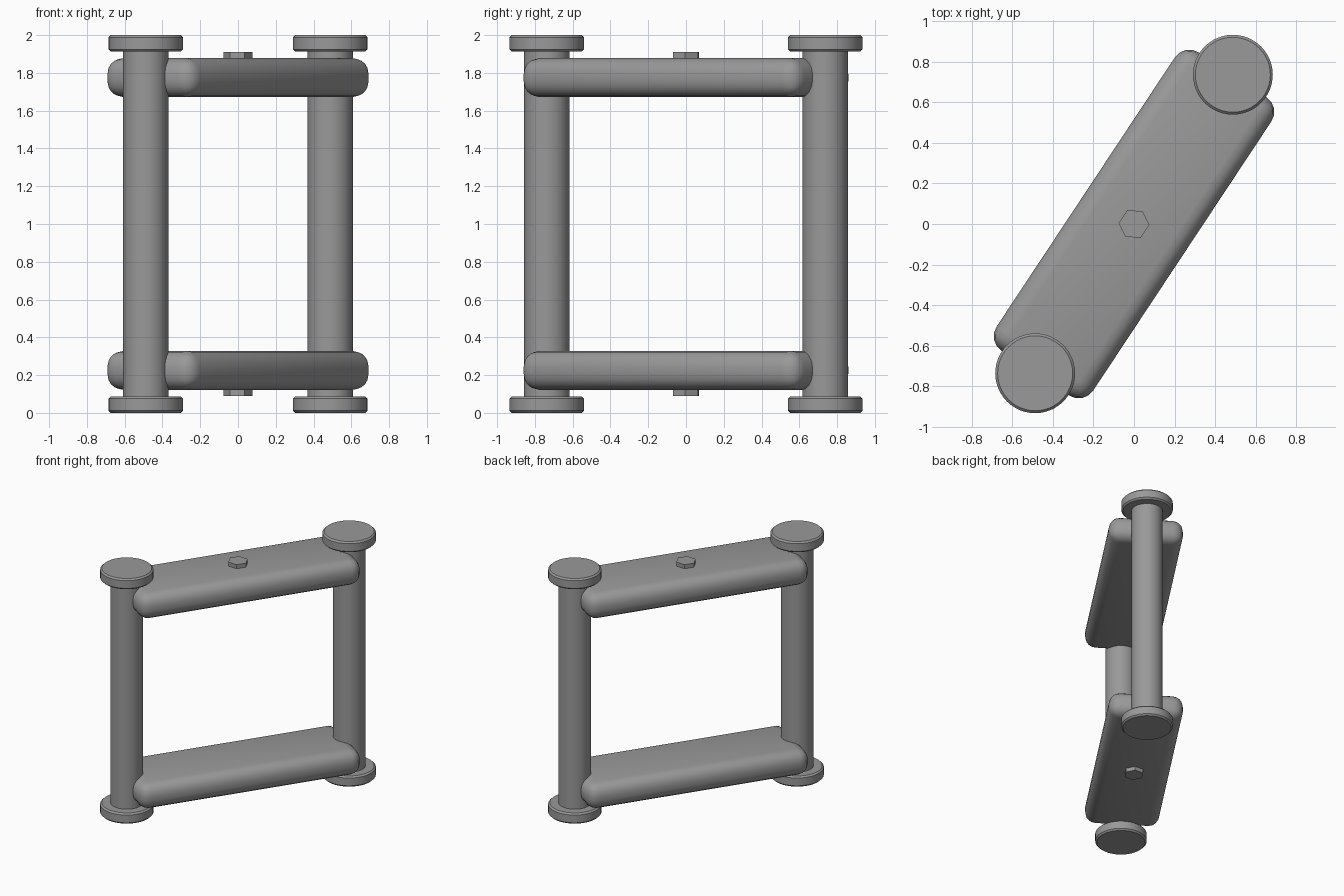
import bpy, math

if "Cube" in bpy.data.objects:
    bpy.data.objects.remove(bpy.data.objects["Cube"])

PX, PY = 0.488, 0.737            # post position
ANG = math.atan2(PY, PX)         # direction of the cross bars

grey = bpy.data.materials.new("dark_grey")
grey.diffuse_color = (0.32, 0.32, 0.32, 1)
grey.use_nodes = True
grey.node_tree.nodes["Principled BSDF"].inputs["Base Color"].default_value = grey.diffuse_color


def finish(o, name, bevel=0, segments=1):
    o.name = name
    o.data.materials.append(grey)
    bpy.ops.object.transform_apply(location=False, rotation=False, scale=True)
    if bevel:
        m = o.modifiers.new("bevel", 'BEVEL')
        m.width, m.segments = bevel, segments
        m.limit_method, m.angle_limit = 'ANGLE', math.radians(40)
        bpy.ops.object.modifier_apply(modifier=m.name)
    bpy.ops.object.shade_smooth_by_angle(angle=math.radians(30))


def cylinder(name, x, y, z0, z1, r, sides=48, rot=0, bevel=0):
    bpy.ops.mesh.primitive_cylinder_add(vertices=sides, radius=r, depth=z1 - z0,
                                        location=(x, y, (z0 + z1) / 2),
                                        rotation=(0, 0, rot))
    finish(bpy.context.object, name, bevel)


# upright posts with a disc at each end
for side, s in (("front", -1), ("back", 1)):
    x, y = s * PX, s * PY
    cylinder(f"{side}_post", x, y, 0.05, 1.95, 0.12)
    cylinder(f"{side}_foot_disc", x, y, 0, 0.087, 0.197, bevel=0.012)
    cylinder(f"{side}_top_disc", x, y, 1.913, 2.0, 0.197, bevel=0.012)

# rounded cross bars, each with a hex bolt on its outer face
for level, s in (("lower", -1), ("upper", 1)):
    z = 1 + s * 0.775
    bpy.ops.mesh.primitive_cube_add(size=1, location=(0, 0, z), rotation=(0, 0, ANG))
    o = bpy.context.object
    o.scale = (1.765, 0.572, 0.206)
    finish(o, f"{level}_cross_bar", 0.085, 4)
    a, b = sorted((z + s * 0.05, 1 + s * 0.91))
    cylinder(f"{level}_hex_bolt", 0, 0, a, b, 0.076, 6, rot=ANG + math.pi / 6)
